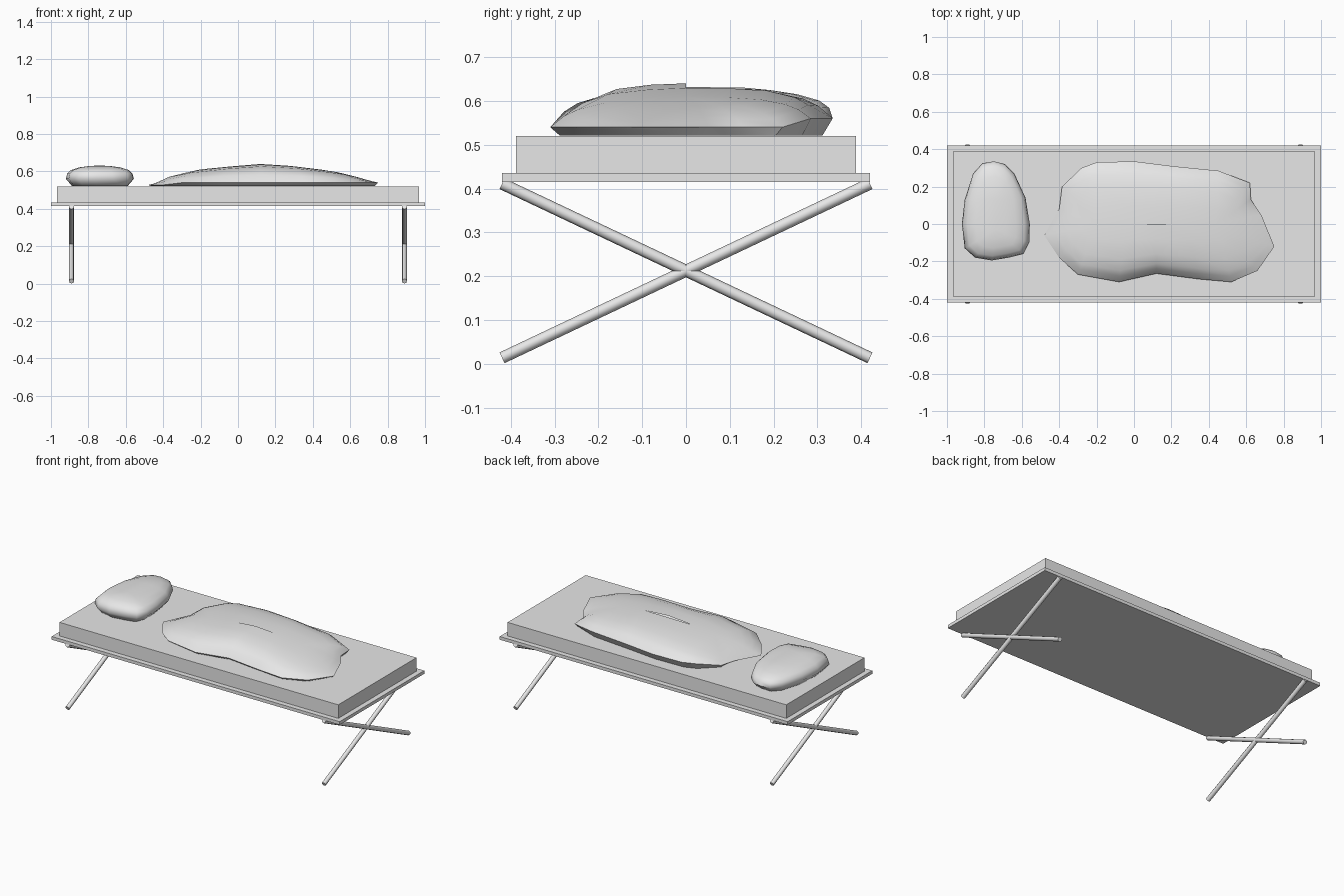
import bpy, bmesh, math
from mathutils import Vector

cube = bpy.data.objects.get("Cube")
if cube:
    bpy.data.objects.remove(cube, do_unlink=True)

grey = bpy.data.materials.new("light grey")
grey.use_nodes = True
colour = (0.8, 0.8, 0.8, 1)
grey.diffuse_color = colour
grey.node_tree.nodes["Principled BSDF"].inputs["Base Color"].default_value = colour


def finish(bm, name, smooth=None):
    bmesh.ops.recalc_face_normals(bm, faces=bm.faces)
    mesh = bpy.data.meshes.new(name)
    bm.to_mesh(mesh)
    bm.free()
    mesh.materials.append(grey)
    obj = bpy.data.objects.new(name, mesh)
    bpy.context.collection.objects.link(obj)
    if smooth:
        bpy.ops.object.select_all(action='DESELECT')
        obj.select_set(True)
        bpy.context.view_layer.objects.active = obj
        bpy.ops.object.shade_smooth_by_angle(angle=math.radians(smooth))
    return obj


def slab(name, half_x, half_y, z0, z1):
    bm = bmesh.new()
    bmesh.ops.create_cube(bm, size=1)
    for v in bm.verts:
        v.co = (v.co.x * 2 * half_x, v.co.y * 2 * half_y,
                (z0 + z1) / 2 + v.co.z * (z1 - z0))
    return finish(bm, name)


def rod(name, a, b, radius):
    a, b = Vector(a), Vector(b)
    bm = bmesh.new()
    bmesh.ops.create_cone(bm, cap_ends=True, segments=8, radius1=radius,
                          radius2=radius, depth=(b - a).length)
    turn = (b - a).to_track_quat('Z', 'Y')
    for v in bm.verts:
        v.co = turn @ v.co + (a + b) / 2
    return finish(bm, name, 50)


def along(profile, x):
    """Linear interpolation through (x, value) pairs."""
    for (x0, v0), (x1, v1) in zip(profile, profile[1:]):
        if x <= x1:
            return v0 + (v1 - v0) * max(0, (x - x0) / (x1 - x0))
    return profile[-1][1]


def soft_mound(name, outline, spine, peak, rim, base, rings, foot, smooth):
    """Cloth form: a closed outline rising in rings to a ridge line."""
    bm = bmesh.new()
    loops = []
    for t, rise in [(foot, None), (1, 0)] + rings + [(0, 1)]:
        loop = []
        for x, y in outline:
            c = min(spine, key=lambda s: (s[0] - x) ** 2 + (s[1] - y) ** 2)
            px, py = c[0] + (x - c[0]) * t, c[1] + (y - c[1]) * t
            edge = rim(x, y)
            z = base if rise is None else edge + (peak(px, py) - edge) * rise
            loop.append(bm.verts.new((px, py, z)))
        loops.append(loop)
    n = len(outline)
    bm.faces.new(loops[0])
    for low, high in zip(loops, loops[1:]):
        for i in range(n):
            j = (i + 1) % n
            bm.faces.new((low[i], low[j], high[j], high[i]))
    bmesh.ops.remove_doubles(bm, verts=bm.verts, dist=0.0005)
    return finish(bm, name, smooth)


# Bed frame and mattress
slab("frame_board", 1.0, 0.42, 0.415, 0.435)
slab("mattress", 0.968, 0.388, 0.435, 0.52)

# Crossed legs at each end
for side, x in (("left", 0.89), ("right", -0.89)):
    for lean, s in (("forward", 1), ("backward", -1)):
        rod(f"{side}_{lean}_leg", (x, -0.42 * s, 0.0135), (x, 0.42 * s, 0.411), 0.0135)

# Pillow
pillow_outline = [
    (-.92, 0), (-.905, .13), (-.86, .27), (-.81, .325), (-.75, .335), (-.69, .32),
    (-.64, .27), (-.58, .14), (-.557, 0), (-.56, -.1), (-.59, -.16), (-.67, -.18),
    (-.76, -.195), (-.85, -.18), (-.905, -.13)]
soft_mound("pillow", pillow_outline,
           [(-.74, -.03), (-.74, .05), (-.74, .13)],
           lambda x, y: 0.632 - 0.05 * max(0, y - 0.1),
           lambda x, y: 0.56, 0.522,
           [(.96, .4), (.85, .66), (.6, .86), (.3, .96)], .82, 60)

# Rumpled blanket
blanket_outline = [
    (-.48, -.06), (-.40, .08), (-.385, .2), (-.28, .3), (-.2, .33), (0, .335),
    (.2, .31), (.45, .285), (.62, .22), (.625, .13), (.68, .05), (.75, -.12),
    (.66, -.25), (.52, -.31), (.35, -.295), (.12, -.265), (-.08, -.31),
    (-.3, -.27), (-.4, -.18)]
ridge = [(-.48, .53), (-.38, .575), (-.18, .615), (.12, .64), (.32, .627),
         (.55, .595), (.75, .55)]


def blanket_rim(x, y):
    if x < -0.39:
        return 0.528
    return 0.56 if y > 0.25 else 0.54


soft_mound("blanket", blanket_outline,
           [(-.2 + .16 * i, 0) for i in range(5)],
           lambda x, y: along(ridge, x), blanket_rim, 0.521,
           [(.9, .42), (.8, .65), (.6, .87), (.3, .97)], .93, 45)
